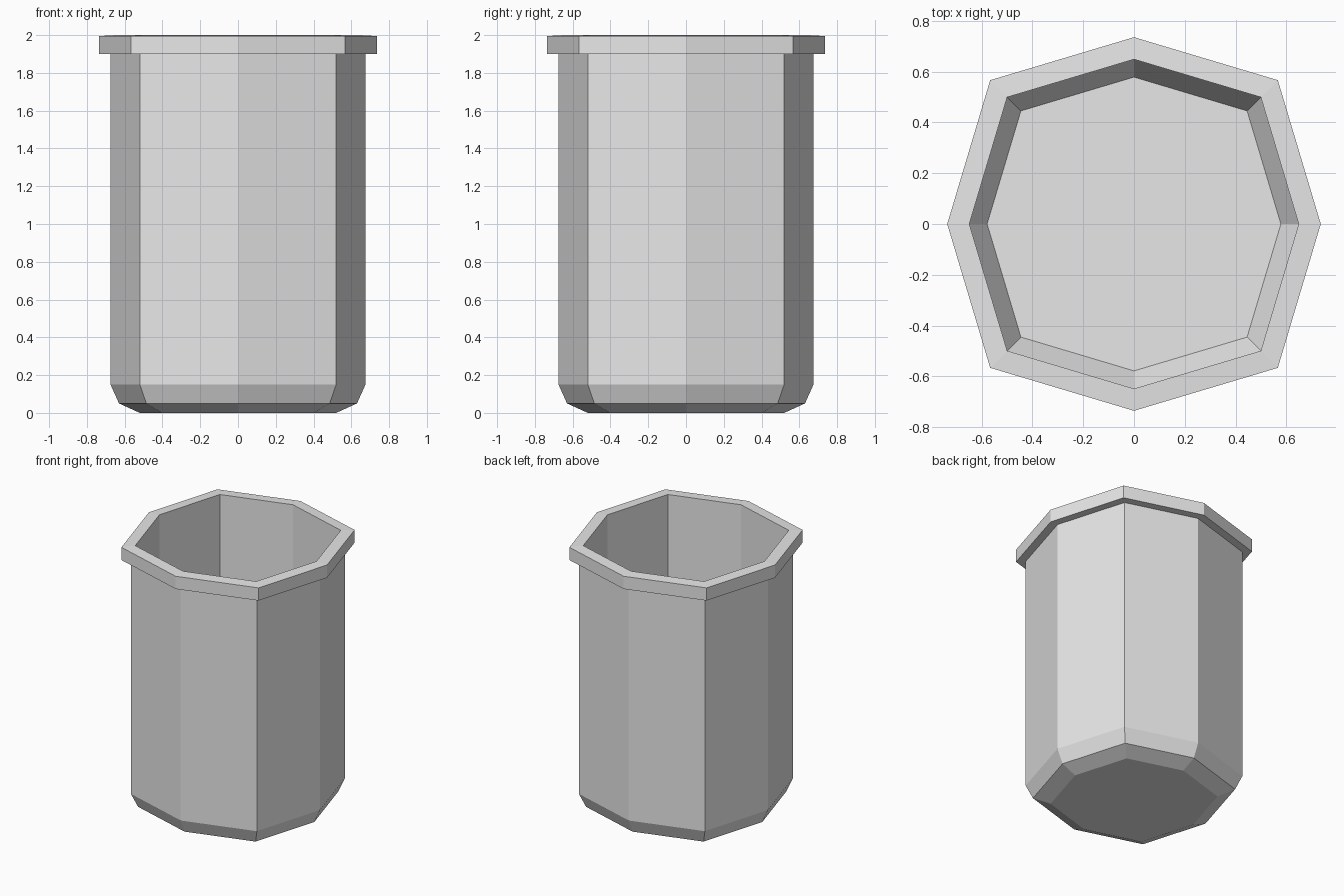
import bpy
import bmesh
from mathutils import Vector

cube = bpy.data.objects.get("Cube")
if cube:
    bpy.data.objects.remove(cube, do_unlink=True)

# One plain grey for the whole cup
grey = bpy.data.materials.new("light_grey")
grey.use_nodes = True
colour = (0.8, 0.8, 0.8, 1)
grey.diffuse_color = colour
grey.node_tree.nodes["Principled BSDF"].inputs["Base Color"].default_value = colour

# Slightly squared octagon: axis corners at 1, diagonal corners at DIAG
DIAG = 0.77
OCTAGON = [(1, 0), (DIAG, DIAG), (0, 1), (-DIAG, DIAG),
           (-1, 0), (-DIAG, -DIAG), (0, -1), (DIAG, -DIAG)]


def turned_part(name, profile, caps):
    """Skin octagonal rings along a (radius, height) profile."""
    bm = bmesh.new()
    rings = [[bm.verts.new(Vector((x * r, y * r, z))) for x, y in OCTAGON]
             for r, z in profile]
    pairs = list(zip(rings, rings[1:]))
    if caps:
        bm.faces.new(rings[0])
        bm.faces.new(rings[-1])
    else:
        pairs.append((rings[-1], rings[0]))
    for low, high in pairs:
        for i in range(len(OCTAGON)):
            j = (i + 1) % len(OCTAGON)
            bm.faces.new((low[i], low[j], high[j], high[i]))
    bmesh.ops.recalc_face_normals(bm, faces=bm.faces)
    mesh = bpy.data.meshes.new(name)
    bm.to_mesh(mesh)
    bm.free()
    mesh.materials.append(grey)
    obj = bpy.data.objects.new(name, mesh)
    bpy.context.collection.objects.link(obj)
    return obj


# Hollow container: underside, bevelled base, wall, rim, inner wall and floor
turned_part("container", [
    (0.52, 0), (0.63, 0.05), (0.675, 0.15), (0.675, 1.9),
    (0.735, 1.9), (0.735, 1.995), (0.648, 2),
    (0.648, 0.17), (0.578, 0.05)], caps=True)
